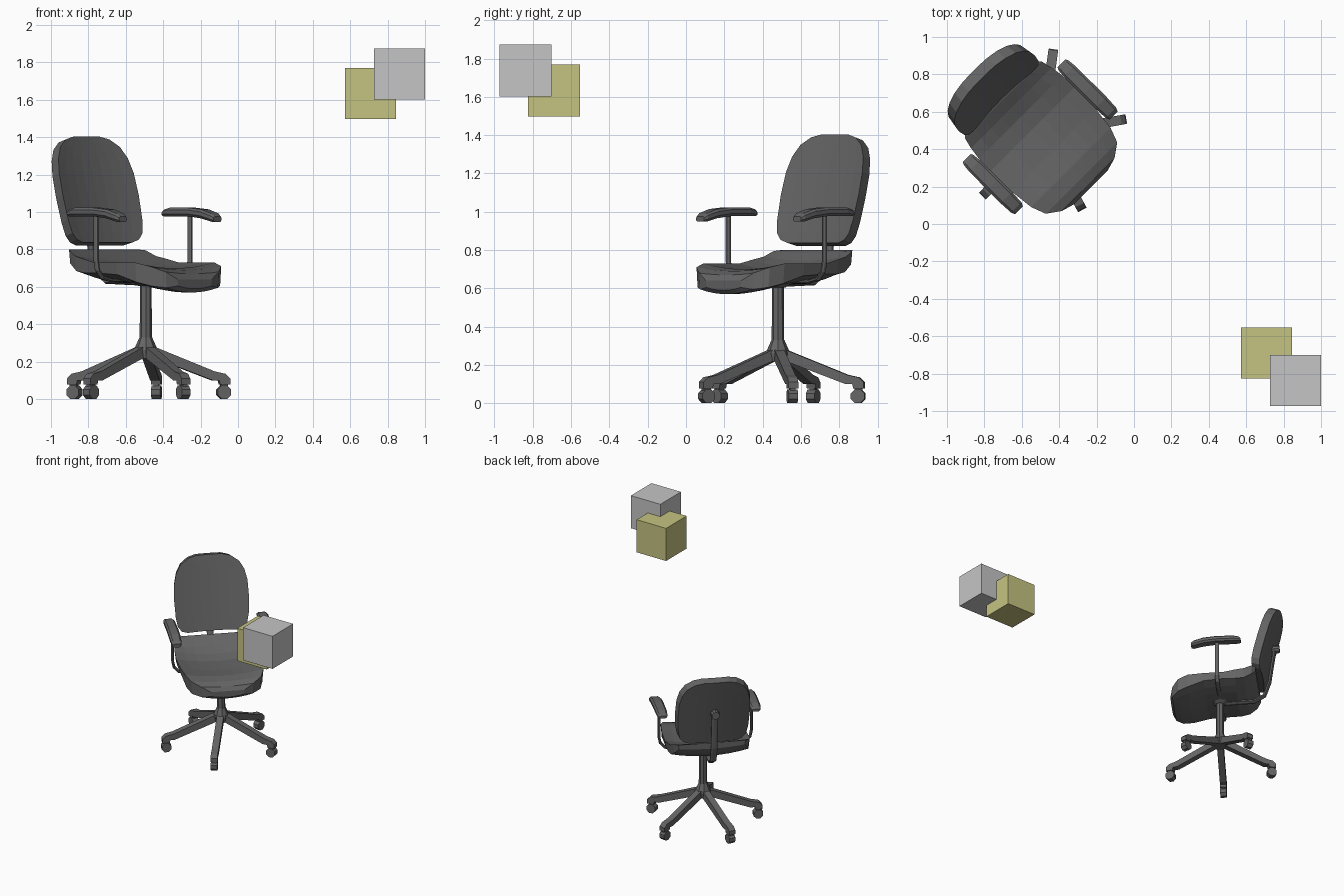
import bpy, bmesh, math
from mathutils import Matrix, Vector

old = bpy.data.objects.get("Cube")
if old:
    bpy.data.objects.remove(old, do_unlink=True)


def material(name, rgb):
    mat = bpy.data.materials.new(name)
    mat.use_nodes = True
    mat.diffuse_color = (*rgb, 1)
    mat.node_tree.nodes["Principled BSDF"].inputs["Base Color"].default_value = (*rgb, 1)
    return mat


charcoal = material("charcoal", (0.13, 0.13, 0.13))
light_grey = material("light_grey", (0.56, 0.56, 0.56))
olive_yellow = material("olive_yellow", (0.56, 0.55, 0.22))

# The chair is built facing -y and then turned towards the corner
CHAIR = Matrix.Translation((-0.5, 0.465, 0)) @ Matrix.Rotation(math.radians(45), 4, "Z")
BASE = Matrix.Translation((-0.493, 0.48, 0))


def finish(name, bm, mat, matrix):
    bmesh.ops.recalc_face_normals(bm, faces=bm.faces)
    bm.transform(matrix)
    mesh = bpy.data.meshes.new(name)
    bm.to_mesh(mesh)
    bm.free()
    mesh.materials.append(mat)
    obj = bpy.data.objects.new(name, mesh)
    bpy.context.collection.objects.link(obj)
    return obj


def loft(name, loops, matrix=CHAIR):
    """Skin a row of closed loops and cap both ends."""
    bm = bmesh.new()
    rings = [[bm.verts.new(p) for p in loop] for loop in loops]
    for one, two in zip(rings, rings[1:]):
        for i in range(len(one)):
            j = (i + 1) % len(one)
            bm.faces.new((one[i], one[j], two[j], two[i]))
    bm.faces.new(rings[0])
    bm.faces.new(rings[-1])
    bmesh.ops.triangulate(bm, faces=[f for f in bm.faces if len(f.verts) > 4])
    return finish(name, bm, charcoal, matrix)


def cushion(name, rows, place, columns=9):
    """Loft padded sections; place(row, t, side) gives each point."""
    ts = [2 * i / (columns - 1) - 1 for i in range(columns)]
    loops = []
    for row in rows:
        top = [place(row, t, 1) for t in ts]
        under = [place(row, t, -1) for t in reversed(ts)]
        loops.append(top + under)
    return loft(name, loops)


def tube(name, path, width, depth, sides=8, matrix=CHAIR):
    """Sweep an oval along a path lying in a plane."""
    path = [Vector(p) for p in path]
    loops = []
    for i, p in enumerate(path):
        along = (path[min(i + 1, len(path) - 1)] - path[max(i - 1, 0)]).normalized()
        flat = Vector((0, 1, 0)) if abs(along.x) > 0.01 or abs(along.y) < 0.01 else Vector((1, 0, 0))
        other = along.cross(flat).normalized()
        angles = [2 * math.pi * (k + 0.5) / sides for k in range(sides)]
        loops.append([p + flat * width * math.cos(a) + other * depth * math.sin(a) for a in angles])
    return loft(name, loops, matrix)


def disc(name, r_low, r_high, depth, place, sides=8, matrix=BASE):
    bm = bmesh.new()
    bmesh.ops.create_cone(bm, cap_ends=True, segments=sides, radius1=r_low,
                          radius2=r_high, depth=depth, matrix=place)
    return finish(name, bm, charcoal, matrix)


def prism(name, profile, half_width, matrix):
    """Extrude an (x, z) profile sideways."""
    return loft(name, [[(x, s * half_width, z) for x, z in profile] for s in (-1, 1)], matrix)


# Seat: depth, half width, top height, underside height, rise at the sides
seat_rows = [
    (-0.38, 0.13, 0.64, 0.59, 0), (-0.36, 0.20, 0.67, 0.57, 0.01),
    (-0.31, 0.27, 0.69, 0.57, 0.02), (-0.23, 0.30, 0.70, 0.58, 0.03),
    (-0.1, 0.315, 0.69, 0.61, 0.04), (0.06, 0.32, 0.69, 0.62, 0.04),
    (0.15, 0.315, 0.71, 0.62, 0.04), (0.22, 0.305, 0.745, 0.65, 0.02),
    (0.28, 0.29, 0.785, 0.70, 0.01), (0.31, 0.26, 0.80, 0.75, 0),
]


def seat_point(row, t, side):
    y, half, top, low, rise = row
    if side > 0:
        return (half * t, y, top + rise * t * t)
    return (half * t * 0.97, y, low + (rise + 0.015) * t * t)


cushion("seat", seat_rows, seat_point)

# Backrest: height and half width
back_rows = [(0.83, 0.19), (0.845, 0.235), (0.88, 0.265), (0.95, 0.28), (1.08, 0.287),
             (1.2, 0.282), (1.28, 0.262), (1.34, 0.225), (1.38, 0.165), (1.395, 0.1)]


def back_point(row, t, side):
    z, half = row
    x = half * t * (1 if side > 0 else 0.96)
    y = 0.305 + 0.27 * (z - 0.88) + 0.03 * (1 - (x / 0.29) ** 2)
    return (x, y - side * 0.03, z + side * 0.008)


cushion("backrest", back_rows, back_point)

# Bar and knob behind the backrest
tube("back_bar", [(0, 0.445, 1.12), (0, 0.42, 0.95), (0, 0.40, 0.8), (0, 0.36, 0.68),
                  (0, 0.28, 0.63), (0, 0, 0.62)], 0.027, 0.015)
disc("back_knob", 0.035, 0.03, 0.06,
     Matrix.Translation((0, 0.45, 1.1)) @ Matrix.Rotation(math.radians(-90), 4, "X"), 10, CHAIR)

# Armrests and their struts: depth, middle height, half thickness, half width
pad_rows = [(-0.195, 0.962, 0.014, 0.03), (-0.175, 0.97, 0.022, 0.039), (-0.1, 0.99, 0.024, 0.043),
            (0, 1.0, 0.023, 0.043), (0.14, 1.0, 0.023, 0.042), (0.185, 0.995, 0.018, 0.037),
            (0.2, 0.99, 0.01, 0.03)]
for side, label in ((1, "left"), (-1, "right")):
    loops = []
    for y, z, thick, half in pad_rows:
        outline = [(-1, -0.4), (-0.7, -1), (0.7, -1), (1, -0.4), (1, 0.5), (0.7, 1), (-0.7, 1), (-1, 0.5)]
        loops.append([(side * 0.358 + half * u, y, z + thick * v) for u, v in outline])
    loft(label + "_armrest", loops)
    tube(label + "_arm_strut", [(side * x, 0.01, z) for x, z in
         ((0.355, 0.99), (0.355, 0.74), (0.345, 0.69), (0.31, 0.65), (0.24, 0.635), (0, 0.635))],
         0.017, 0.011)

# Column and hub
for name, low, high, z, tall in (("column", 0.033, 0.031, 0.46, 0.36),
                                 ("hub_cone", 0.065, 0.034, 0.295, 0.07),
                                 ("hub_disc", 0.055, 0.065, 0.24, 0.045),
                                 ("seat_mount", 0.04, 0.09, 0.62, 0.03)):
    disc(name, low, high, tall, Matrix.Translation((0, 0, z)))

# Five legs with casters
leg_profile = [(0.03, 0.285), (0.37, 0.148), (0.43, 0.135), (0.455, 0.11), (0.455, 0.078),
               (0.4, 0.078), (0.395, 0.1), (0.36, 0.1), (0.03, 0.225)]
for i in range(5):
    turn = BASE @ Matrix.Rotation(math.radians(10.2 + 72 * i), 4, "Z")
    prism(f"leg_{i + 1}", leg_profile, 0.026, turn)
    prism(f"caster_fork_{i + 1}", [(0.405, 0.09), (0.445, 0.09), (0.445, 0.04), (0.405, 0.04)], 0.014, turn)
    disc(f"caster_{i + 1}", 0.039, 0.039, 0.05, Matrix.Translation((0.423, 0, 0.037))
         @ Matrix.Rotation(math.radians(90), 4, "X") @ Matrix.Rotation(math.radians(22.5), 4, "Z"),
         8, turn)

# Two floating blocks
for name, mat, centre in (("grey_block", light_grey, (0.864, -0.837, 1.737)),
                          ("yellow_block", olive_yellow, (0.708, -0.69, 1.634))):
    bm = bmesh.new()
    bmesh.ops.create_cube(bm, size=0.272)
    finish(name, bm, mat, Matrix.Translation(centre))
